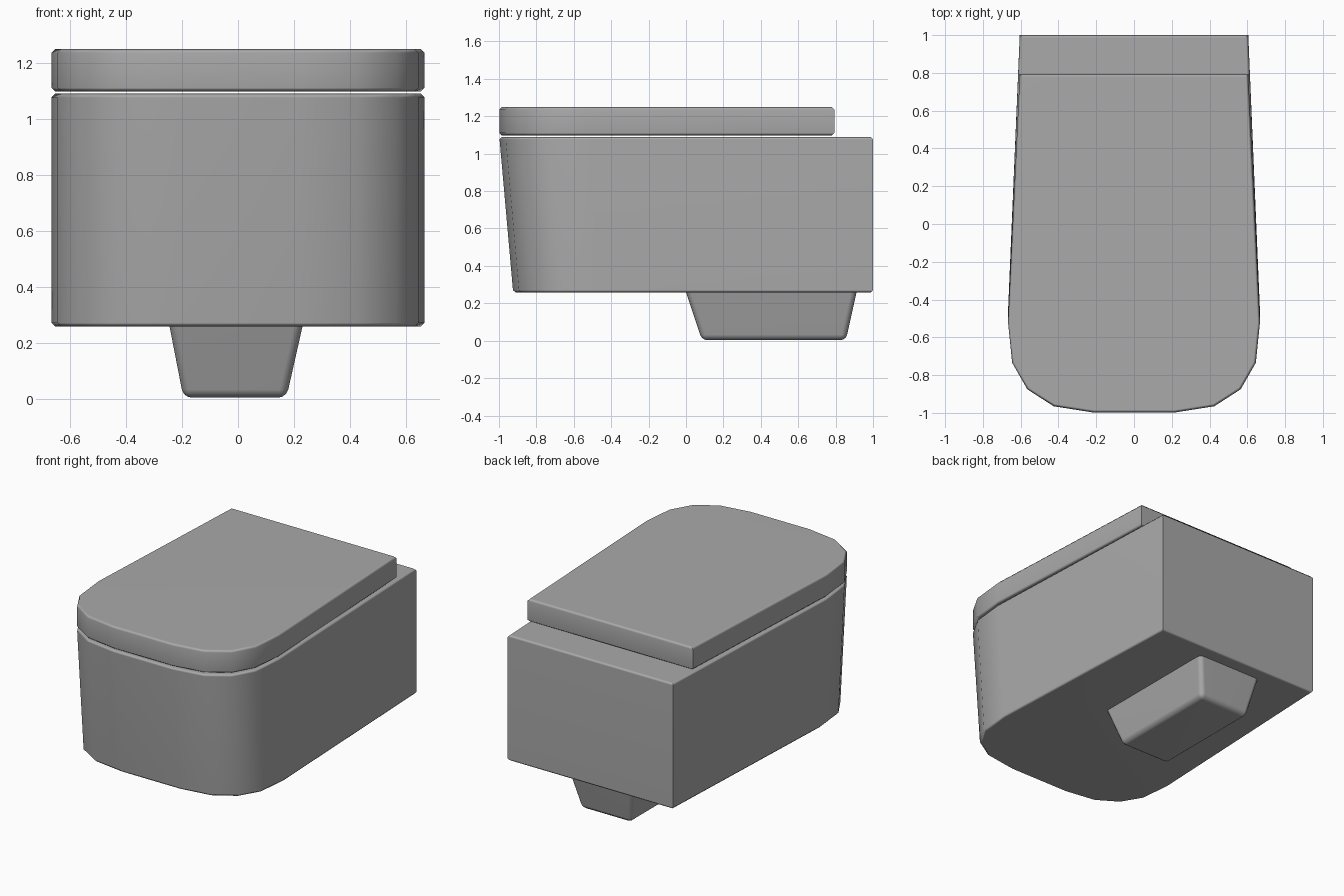
import bpy, bmesh, math

cube = bpy.data.objects.get("Cube")
if cube:
    bpy.data.objects.remove(cube, do_unlink=True)

ceramic = bpy.data.materials.new("grey ceramic")
ceramic.use_nodes = True
GREY = (0.4, 0.4, 0.4, 1)
ceramic.diffuse_color = GREY
ceramic.node_tree.nodes["Principled BSDF"].inputs["Base Color"].default_value = GREY


def loft(name, lower, upper, z0, z1, bevel, segments, keep):
    """Solid between two matching outlines; edges passing keep() are bevelled."""
    bm = bmesh.new()
    a = [bm.verts.new((x, y, z0)) for x, y in lower]
    b = [bm.verts.new((x, y, z1)) for x, y in upper]
    bm.faces.new(a[::-1])
    bm.faces.new(b)
    n = len(a)
    for i in range(n):
        j = (i + 1) % n
        bm.faces.new((a[i], a[j], b[j], b[i]))
    bmesh.ops.recalc_face_normals(bm, faces=bm.faces)
    edges = [e for e in bm.edges if keep(e)]
    bmesh.ops.bevel(bm, geom=edges, offset=bevel, segments=segments,
                    profile=0.5, affect='EDGES', clamp_overlap=True)
    mesh = bpy.data.meshes.new(name)
    bm.to_mesh(mesh)
    bm.free()
    mesh.materials.append(ceramic)
    ob = bpy.data.objects.new(name, mesh)
    bpy.context.collection.objects.link(ob)
    bpy.ops.object.select_all(action='DESELECT')
    ob.select_set(True)
    bpy.context.view_layer.objects.active = ob
    bpy.ops.object.shade_smooth_by_angle(angle=math.radians(55))
    # large faces stay flat, the narrow bevels carry the blend
    normals = ob.modifiers.new("flat_faces", 'WEIGHTED_NORMAL')
    normals.keep_sharp = True


def outline(back):
    """Mirrored plan shape: straight back, rounded front."""
    half = [(0.605, back), (0.667, -0.52), (0.645, -0.735),
            (0.565, -0.875), (0.425, -0.965), (0.215, -0.998)]
    return half[::-1] + [(-x, y) for x, y in half]


def level(e):
    return abs(e.verts[0].co.z - e.verts[1].co.z) < 0.001


def rect(x0, x1, y0, y1):
    return [(x0, y0), (x1, y0), (x1, y1), (x0, y1)]


# bowl body, its front leaning back toward the floor
top = outline(1.0)
foot = [(x, 1 - (1 - y) * 0.963) for x, y in top]
loft("bowl_body", foot, top, 0.257, 1.09, 0.014, 1, level)

# closed seat lid
rim = outline(0.793)
loft("seat_lid", rim, rim, 1.097, 1.25, 0.014, 1, level)

# tapered outlet under the bowl
loft("outlet", rect(-0.195, 0.173, 0.085, 0.855), rect(-0.245, 0.231, 0.0, 0.912),
     0.003, 0.26, 0.03, 3, lambda e: min(v.co.z for v in e.verts) < 0.1)
